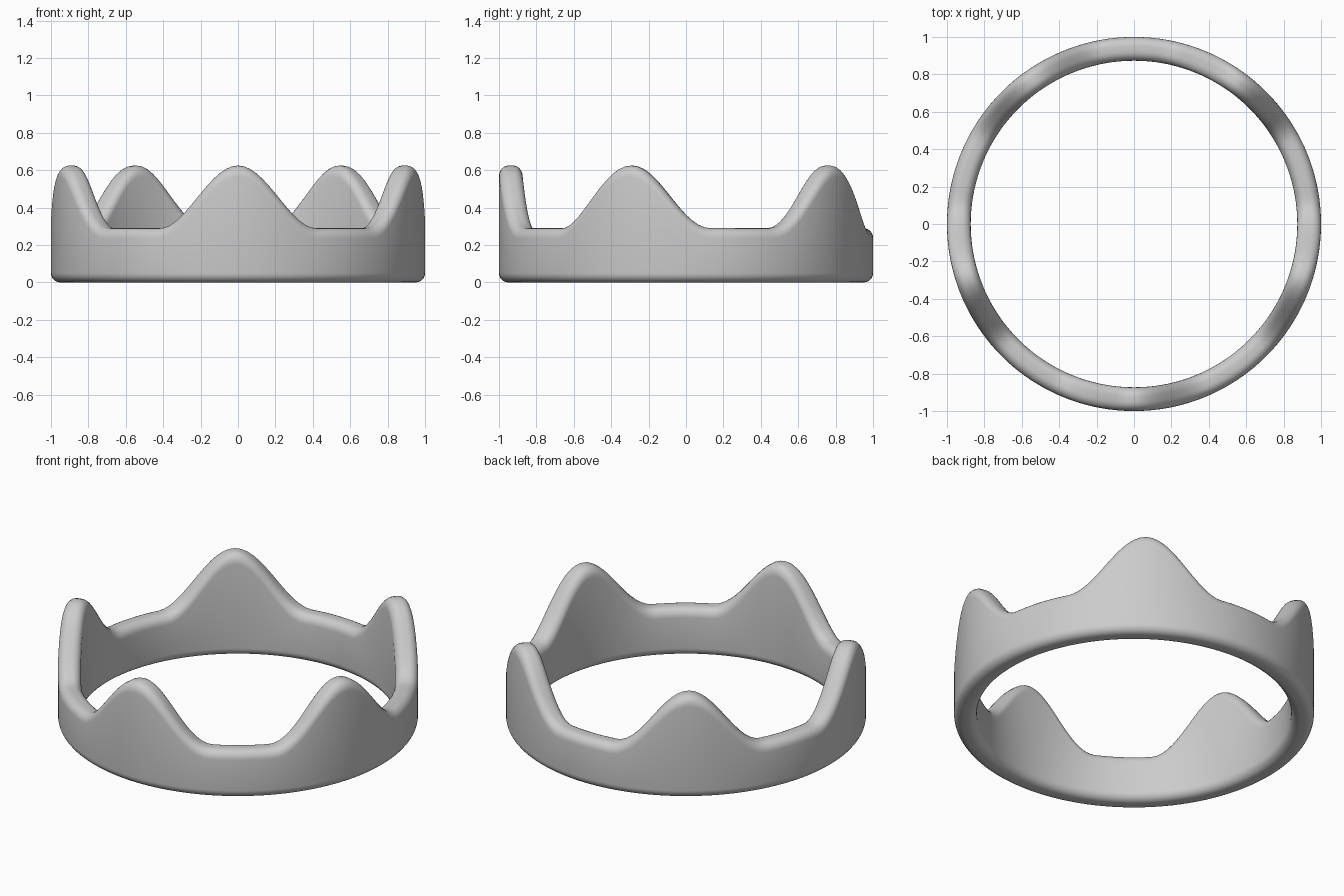
import bpy, bmesh, math

if "Cube" in bpy.data.objects:
    bpy.data.objects.remove(bpy.data.objects["Cube"], do_unlink=True)

OUTER, INNER = 1.0, 0.873
BAND, PEAK = 0.29, 0.625
COLUMNS, POINTS = 180, 5
HALF_WIDTH = math.radians(26)


def rim_height(angle):
    """Flat band that swells into evenly spaced rounded points, one at the front."""
    step = math.tau / POINTS
    offset = (angle + math.pi / 2 + step / 2) % step - step / 2
    if abs(offset) >= HALF_WIDTH:
        return BAND
    return BAND + (PEAK - BAND) * 0.5 * (1 + math.cos(math.pi * offset / HALF_WIDTH))


# Plain grey metal
metal = bpy.data.materials.new("grey metal")
metal.use_nodes = True
grey = (0.6, 0.6, 0.6, 1)
metal.diffuse_color = grey
metal.node_tree.nodes["Principled BSDF"].inputs["Base Color"].default_value = grey

# Ring wall: a four-cornered section swept around the circle
bm = bmesh.new()
sections = []
for i in range(COLUMNS):
    a = math.tau * i / COLUMNS - math.pi / 2
    top = rim_height(a)
    corners = ((OUTER, 0), (OUTER, top), (INNER, top), (INNER, 0))
    sections.append([bm.verts.new((r * math.cos(a), r * math.sin(a), z)) for r, z in corners])
for i, here in enumerate(sections):
    there = sections[(i + 1) % COLUMNS]
    for k in range(4):
        n = (k + 1) % 4
        bm.faces.new((here[k], there[k], there[n], here[n]))
bmesh.ops.recalc_face_normals(bm, faces=bm.faces)

mesh = bpy.data.meshes.new("crown_ring")
bm.to_mesh(mesh)
bm.free()
mesh.materials.append(metal)
mesh.shade_smooth()
ring = bpy.data.objects.new("crown_ring", mesh)
bpy.context.collection.objects.link(ring)

# Soft rounded rims, inside and out
bevel = ring.modifiers.new("rounded rims", 'BEVEL')
bevel.width = 0.05
bevel.segments = 6
bevel.limit_method = 'ANGLE'
bevel.angle_limit = math.radians(50)
bevel.use_clamp_overlap = False
